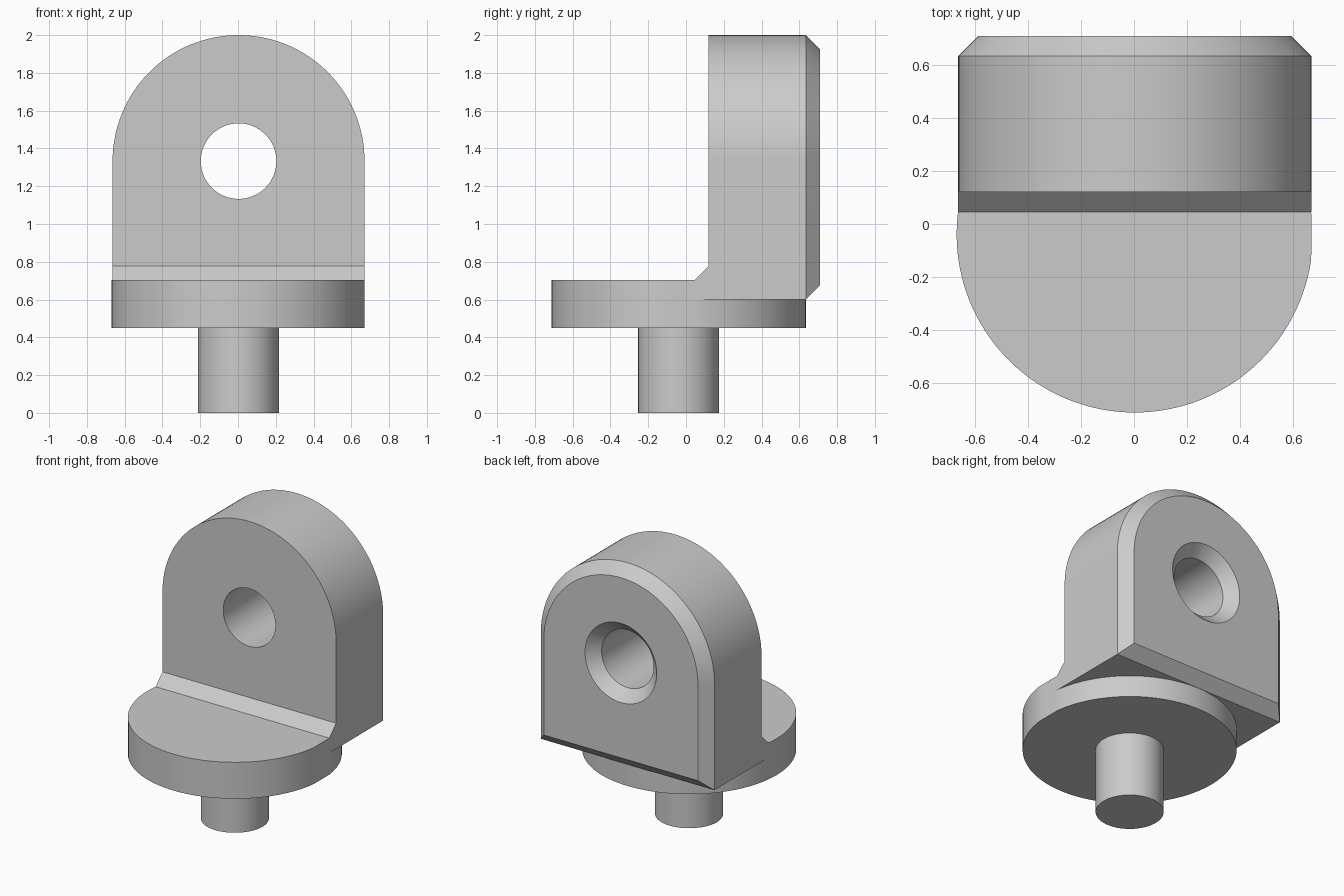
import bpy, bmesh
from math import sin, cos, pi

if "Cube" in bpy.data.objects:
    bpy.data.objects.remove(bpy.data.objects["Cube"], do_unlink=True)

grey = bpy.data.materials.new("plain grey")
grey.use_nodes = True
grey.diffuse_color = (0.6, 0.6, 0.6, 1)
grey.node_tree.nodes["Principled BSDF"].inputs["Base Color"].default_value = (0.6, 0.6, 0.6, 1)

CX = 0.003        # shared centre line
EDGE = 0.67       # right-hand cut plane
HALF = 0.667      # half width of the plate
FRONT, BACK, BEVEL = 0.12, 0.71, 0.075
HOLE_Z, PLATE_Z = 1.333, 0.6
STEPS = 64        # segments per half circle


def skin(name, loops, capped=True):
    """Join matching loops with quads; cap the ends or close into a ring."""
    bm = bmesh.new()
    rows = [[bm.verts.new(p) for p in loop] for loop in loops]
    pairs = list(zip(rows, rows[1:]))
    if capped:
        bm.faces.new(rows[0])
        bm.faces.new(rows[-1])
    else:
        pairs.append((rows[-1], rows[0]))
    for a, b in pairs:
        for i in range(len(a)):
            j = (i + 1) % len(a)
            bm.faces.new((a[i], a[j], b[j], b[i]))
    bmesh.ops.recalc_face_normals(bm, faces=bm.faces)
    mesh = bpy.data.meshes.new(name)
    bm.to_mesh(mesh)
    bm.free()
    mesh.materials.append(grey)
    obj = bpy.data.objects.new(name, mesh)
    bpy.context.collection.objects.link(obj)
    bpy.ops.object.select_all(action='DESELECT')
    obj.select_set(True)
    bpy.context.view_layer.objects.active = obj
    bpy.ops.object.shade_smooth_by_angle(angle=pi / 6)
    return obj


def arch(y, inset):
    """Round-topped plate outline."""
    r, low = HALF - inset, PLATE_Z + inset
    pts = [(CX + r * cos(pi * i / STEPS), y, HOLE_Z + r * sin(pi * i / STEPS))
           for i in range(STEPS + 1)]
    n = STEPS - 2
    return pts + [(CX - r + 2 * r * i / n, y, low) for i in range(n + 1)]


def hole(y, r):
    """Circle with the same point count as the arch outline."""
    return [(CX + r * cos(pi * i / STEPS), y, HOLE_Z + r * sin(pi * i / STEPS))
            for i in range(2 * STEPS)]


def cylinder(name, r, low, high):
    """Upright cylinder, trimmed flat at the cut plane."""
    def ring(z):
        return [(min(CX + r * cos(pi * i / STEPS), EDGE),
                 -0.039 + r * sin(pi * i / STEPS), z) for i in range(2 * STEPS)]
    return skin(name, [ring(low), ring(high)])


# Upright plate with bevelled back rim and countersunk hole
skin("upright_plate", [
    arch(FRONT, 0), arch(BACK - BEVEL, 0), arch(BACK, BEVEL),
    hole(BACK, 0.2 + BEVEL), hole(BACK - BEVEL, 0.2), hole(FRONT, 0.2)], capped=False)

# Round base and mounting pin
cylinder("base_disc", 0.673, 0.45, 0.703)
cylinder("mounting_pin", 0.214, 0, 0.45)

# Sloped strip where plate meets base
strip = [(FRONT - BEVEL, 0.703), (FRONT, 0.703 + BEVEL), (FRONT, PLATE_Z), (FRONT - BEVEL, PLATE_Z)]
skin("corner_strip", [[(x, y, z) for y, z in strip] for x in (CX - HALF, CX + HALF)])
